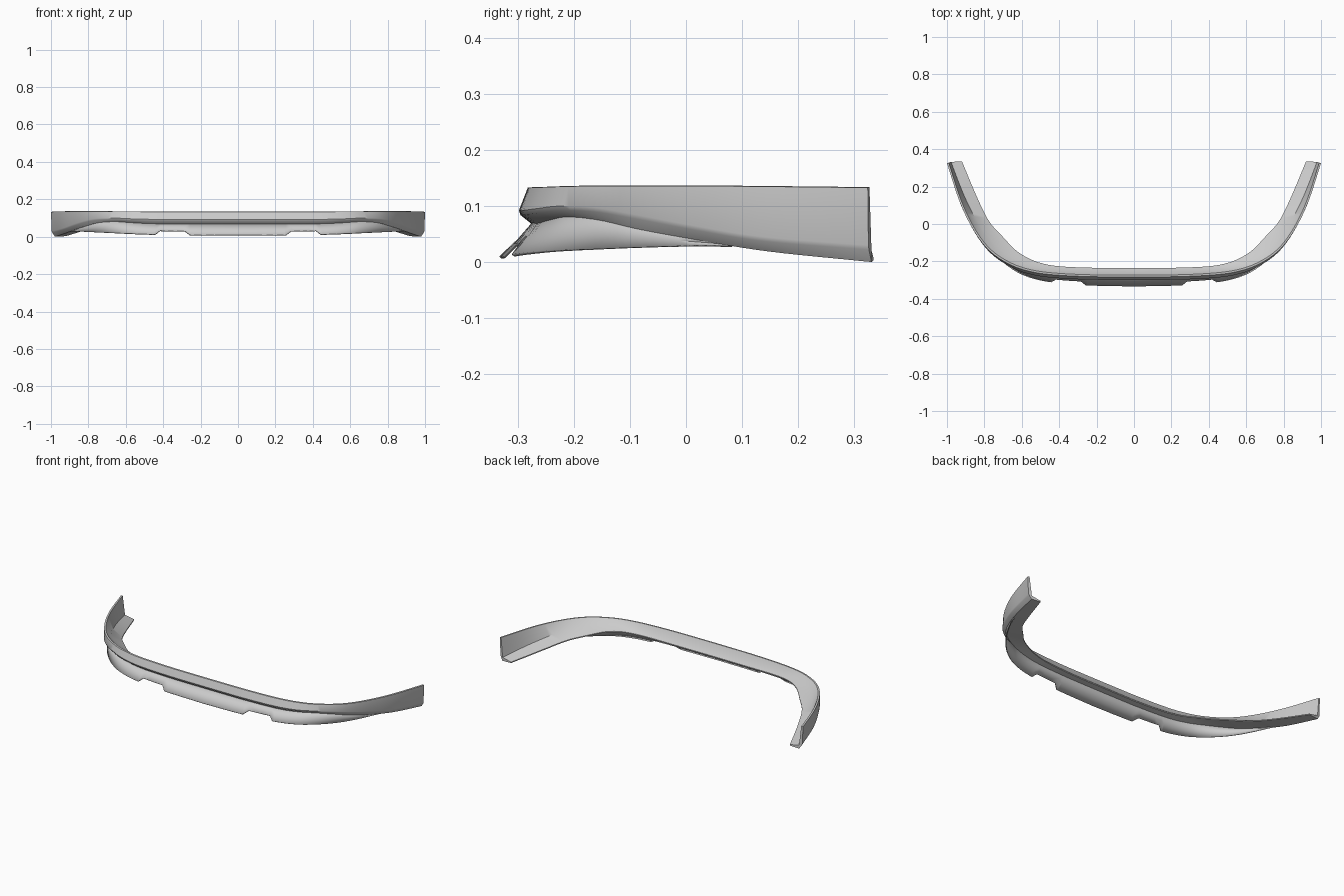
import bpy, bmesh
from mathutils import Vector

if "Cube" in bpy.data.objects:
    bpy.data.objects.remove(bpy.data.objects["Cube"])

# Stations from the centre to the rear tip (right half):
# top edge x y z | inner edge x y z | nose offset, z | bottom offset, z | corner depth | lip offset, z
S = [
 (0,    -.283, .133, 0,    -.235, .070, .016, .092, -.008, .067, .3, .049, .008),
 (.25,  -.281, .133, .22,  -.234, .070, .016, .092, -.008, .067, .3, .045, .009),
 (.45,  -.270, .133, .40,  -.226, .074, .016, .093, -.008, .068, .3, .038, .012),
 (.57,  -.250, .134, .50,  -.208, .079, .014, .096, -.008, .074, .3, .028, .016),
 (.66,  -.218, .135, .57,  -.180, .083, .010, .100, -.007, .080, .3, .012, .020),
 (.75,  -.163, .136, .635, -.138, .079, .006, .098, -.009, .075, .3, -.008, .023),
 (.82,  -.090, .136, .70,  -.070, .067, .002, .085, -.014, .058, .3, -.018, .026),
 (.885, .015,  .136, .775, .015,  .050, 0,    .065, -.019, .039, .4, -.022, .029),
 (.94,  .140,  .135, .84,  .145,  .028, 0,    .045, -.020, .019, .6, -.022, .030),
 (1.0,  .325,  .133, .92,  .335,  .003, -.004, .030, -.022, .000, .95, -.022, .030),
]


def sample(u):
    """Smooth interpolation of all station values."""
    i = min(int(u), len(S) - 2)
    t = u - i
    a, b = S[i], S[i + 1]
    p = S[i - 1] if i else [2 * m - n for m, n in zip(a, b)]
    q = S[i + 2] if i + 2 < len(S) else [2 * n - m for m, n in zip(a, b)]
    return [.5 * (2 * k1 + (k2 - k0) * t + (2 * k0 - 5 * k1 + 4 * k2 - k3) * t * t
                  + (3 * k1 - k0 - 3 * k2 + k3) * t ** 3)
            for k0, k1, k2, k3 in zip(p, a, b, q)]


def frame(u):
    """Station values, top edge point and outward normal in plan."""
    v = sample(u)
    if u == 0:
        n = Vector((0, -1, 0))
    else:
        a, b = sample(max(u - .05, 0)), sample(min(u + .05, len(S) - 1))
        n = Vector((b[1] - a[1], a[0] - b[0], 0)).normalized()
    return v, Vector((v[0], v[1], 0)), n


def at(p, n, off, z):
    return Vector((p.x + n.x * off, p.y + n.y * off, z))


def main_section(u):
    v, p, n = frame(u)
    top, top_in = at(p, n, 0, v[2]), at(p, n, -.010, v[2] + .001)
    nose, nose_low = at(p, n, v[6], v[7]), at(p, n, v[6] - .003, v[7] - .008)
    bottom = at(p, n, v[8], v[9])
    inner = Vector((v[3], v[4], v[5]))
    inner_up = inner + Vector((0, 0, .006))
    corner = ((top_in + inner_up) / 2).lerp(at(p, n, -.022, v[9] + .018), v[10])
    return [top, nose, nose_low, bottom, inner, inner_up, corner, top_in]


def lip_section(u):
    v, p, n = frame(u)
    length = .66 if 1.1 < u < 1.85 else 1      # notches in the lower edge
    root = at(p, n, v[8] - .003, v[9] + .003)
    tip = root.lerp(at(p, n, v[11], v[12]), length)
    mid = (root + tip) / 2 - n * .003
    return [root, mid, tip]


def loft(name, sections, closed):
    bm = bmesh.new()
    rows = [[bm.verts.new(c) for c in s] for s in sections]
    m = len(rows[0])
    for a, b in zip(rows, rows[1:]):
        for j in range(m if closed else m - 1):
            k = (j + 1) % m
            bm.faces.new((a[j], a[k], b[k], b[j]))
    if closed:
        bm.faces.new(rows[-1])
    bmesh.ops.recalc_face_normals(bm, faces=bm.faces)
    me = bpy.data.meshes.new(name)
    bm.to_mesh(me)
    bm.free()
    ob = bpy.data.objects.new(name, me)
    bpy.context.collection.objects.link(ob)
    mir = ob.modifiers.new("mirror", 'MIRROR')
    mir.use_clip = True
    bpy.ops.object.select_all(action='DESELECT')
    ob.select_set(True)
    bpy.context.view_layer.objects.active = ob
    bpy.ops.object.shade_smooth_by_angle(angle=.6)
    return ob


# Main wrap-around band, closed section with L-shaped rear tips
loft("bumper_band", [main_section(i / 6) for i in range(6 * 9 + 1)], True)

# Lower splitter lip with two notches
us = [0, .25, .5, .75, 1, 1.03, 1.15, 1.4, 1.6, 1.8, 1.93] + [2 + i / 6 for i in range(34)]
lip = loft("splitter_lip", [lip_section(u) for u in us], False)
sol = lip.modifiers.new("thickness", 'SOLIDIFY')
sol.thickness = .006
sol.offset = 0
